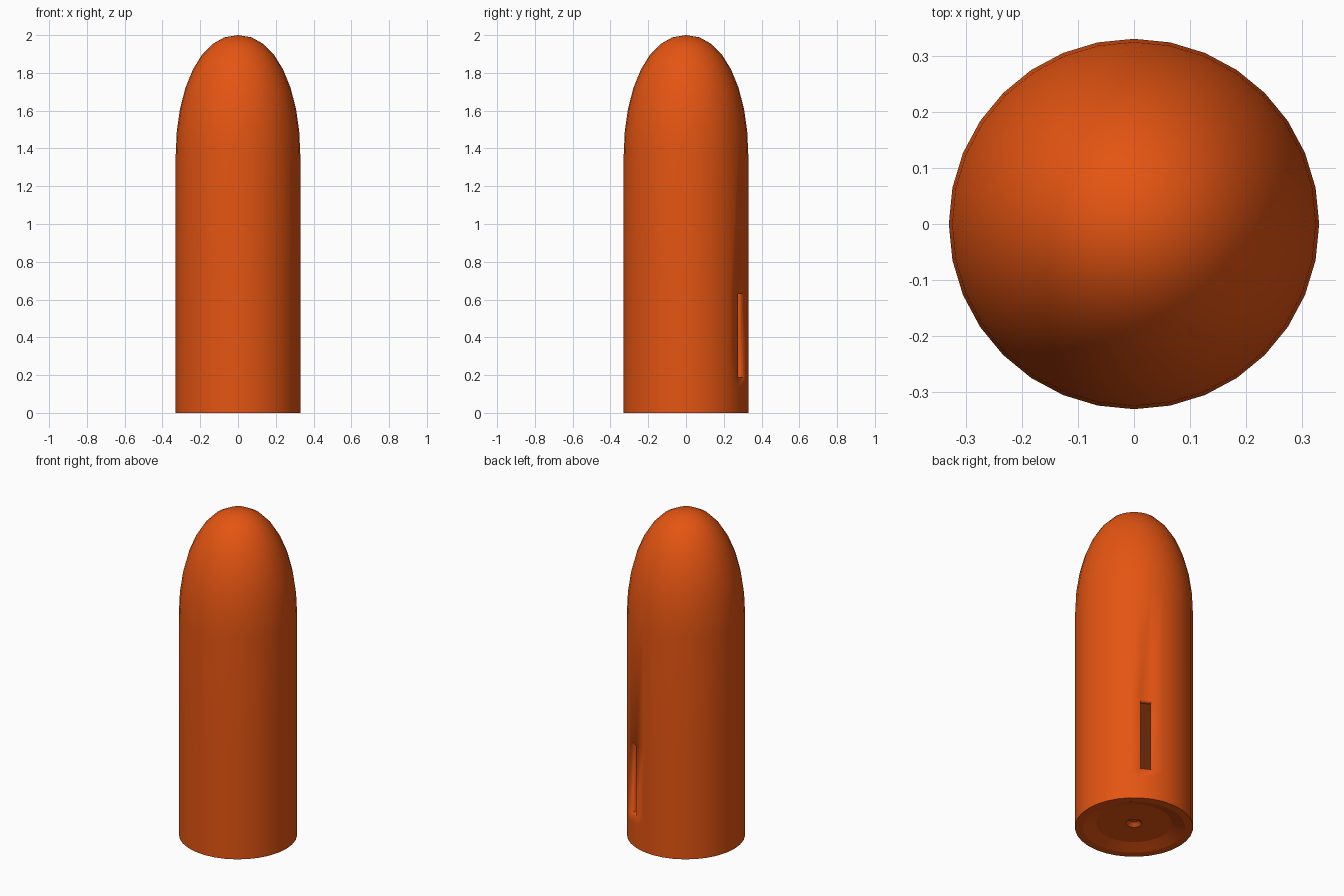
import bpy, bmesh, math

if "Cube" in bpy.data.objects:
    bpy.data.objects.remove(bpy.data.objects["Cube"])

SIDES = 32
RADIUS = 0.33


def material(name, colour):
    m = bpy.data.materials.new(name)
    m.diffuse_color = colour
    m.use_nodes = True
    m.node_tree.nodes["Principled BSDF"].inputs["Base Color"].default_value = m.diffuse_color
    return m


# Profile (radius, height): dished underside, straight body, rounded nose
underside = [(0.022, 0.045), (0.045, 0.025), (0.21, 0.025), (0.285, 0.0)]
body = [(RADIUS, z) for z in (0.0, 0.14, 0.19, 0.63)]
nose = []
for i in range(8):
    t = math.radians(11.25 * i)
    nose.append((RADIUS * math.cos(t) ** 0.93, 1.36 + 0.64 * math.sin(t) ** 0.97))
profile = underside + body + nose

# Revolve the profile
bm = bmesh.new()
rings = []
for r, z in profile:
    rings.append([bm.verts.new((r * math.cos(2 * math.pi * i / SIDES),
                                r * math.sin(2 * math.pi * i / SIDES), z))
                  for i in range(SIDES)])
faces = {}
for k in range(len(rings) - 1):
    for i in range(SIDES):
        j = (i + 1) % SIDES
        faces[k, i] = bm.faces.new((rings[k][i], rings[k][j],
                                    rings[k + 1][j], rings[k + 1][i]))
bm.faces.new(rings[0][::-1])
tip = bm.verts.new((0, 0, 2.0))
for i in range(SIDES):
    bm.faces.new((rings[-1][i], rings[-1][(i + 1) % SIDES], tip))
bm.normal_update()

# Recessed slot, one facet wide, on the back right
slot = faces[len(underside) + 2, 5]
rim = list(slot.edges)
inward = slot.normal * -0.035
floor = bmesh.ops.extrude_discrete_faces(bm, faces=[slot])["faces"][0]
outer = [e.verts[:] for e in rim if e.is_valid]
rim_verts = []
for v in floor.verts:
    rim_verts.append(min((w for ring in rings for w in ring if w.is_valid and w is not v),
                         key=lambda w: (w.co - v.co).length))
floor_verts = list(floor.verts)
for v in floor_verts:
    v.co += inward
for a in range(4):
    b = (a + 1) % 4
    if bm.faces.get((rim_verts[a], rim_verts[b], floor_verts[b], floor_verts[a])) is None:
        bm.faces.new((rim_verts[a], rim_verts[b], floor_verts[b], floor_verts[a]))
floor.material_index = 1

# Smooth shading with sharp base rims and slot floor; soft slot lip
bm.normal_update()
lip = set(rim_verts)
for f in bm.faces:
    f.smooth = True
for e in bm.edges:
    sharp = len(e.link_faces) == 2 and e.calc_face_angle(0) > math.radians(15)
    if all(v in lip for v in e.verts):
        sharp = False
    if all(v.co.z > 1.9 for v in e.verts):
        sharp = False
    e.smooth = not sharp
for e in floor.edges:
    e.smooth = False

mesh = bpy.data.meshes.new("rounded_body")
bm.to_mesh(mesh)
bm.free()
mesh.materials.append(material("orange", (0.78, 0.09, 0.006, 1)))
mesh.materials.append(material("dark_slot", (0.12, 0.02, 0.003, 1)))
obj = bpy.data.objects.new("rounded_body", mesh)
bpy.context.collection.objects.link(obj)
